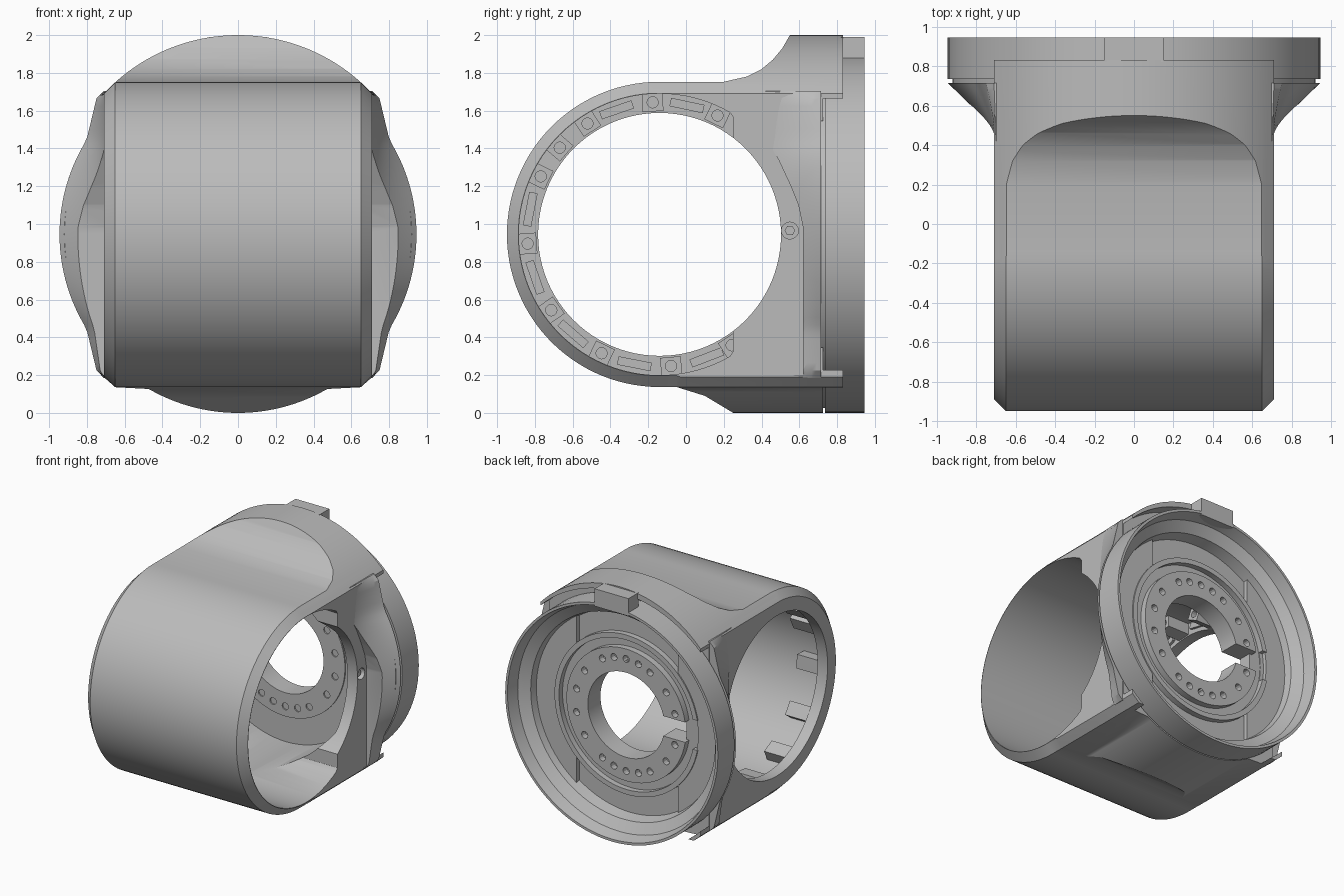
import bpy, bmesh, math
from mathutils import Vector

cube = bpy.data.objects.get("Cube")
if cube:
    bpy.data.objects.remove(cube)

grey = bpy.data.materials.new("cast metal grey")
grey.use_nodes = True
TONE = (0.5, 0.5, 0.5, 1)
grey.diffuse_color = TONE
grey.node_tree.nodes["Principled BSDF"].inputs["Base Color"].default_value = TONE

MID = 0.945          # height of both axes
BORE_Y = -0.14       # centre of the cross bore


def loft(name, sections, ring=False):
    """Skin a row of closed outlines; ring joins last to first."""
    bm = bmesh.new()
    loops = [[bm.verts.new(p) for p in s] for s in sections]
    n = len(loops[0])
    pairs = list(zip(loops, loops[1:])) + ([(loops[-1], loops[0])] if ring else [])
    for a, b in pairs:
        for i in range(n):
            j = (i + 1) % n
            bm.faces.new((a[i], a[j], b[j], b[i]))
    if not ring:
        bm.faces.new(loops[0])
        bm.faces.new(loops[-1])
    bmesh.ops.recalc_face_normals(bm, faces=bm.faces)
    mesh = bpy.data.meshes.new(name)
    bm.to_mesh(mesh)
    bm.free()
    mesh.materials.append(grey)
    obj = bpy.data.objects.new(name, mesh)
    bpy.context.collection.objects.link(obj)
    return obj


def circle(r, count):
    return [(r * math.cos(t * math.tau / count), r * math.sin(t * math.tau / count))
            for t in range(count)]


def rod_x(name, r, x0, x1, y=BORE_Y, z=MID, count=96, max_y=9):
    pts = circle(r, count)
    return loft(name, [[(x, min(y + a, max_y), z + b) for a, b in pts] for x in (x0, x1)])


def rod_y(name, r, y0, y1, x=0, z=MID, count=96, max_x=9):
    pts = circle(r, count)
    return loft(name, [[(x + max(-max_x, min(a, max_x)), y, z + b) for a, b in pts]
                       for y in (y0, y1)])


def lathe_y(name, profile, count=96):
    return loft(name, [[(r * c, y, MID + r * s) for r, y in profile]
                       for c, s in circle(1, count)], ring=True)


def box(name, xs, ys, zs):
    (z0, z1), (y0, y1) = zs, ys
    return loft(name, [[(x, y0, z0), (x, y1, z0), (x, y1, z1), (x, y0, z1)] for x in xs])


def block_on_bore(name, angle, r0, r1, half, x0, x1):
    """Block on the bore wall at an angle around the cross axis."""
    a = math.radians(angle)
    out, side = Vector((0, math.cos(a), math.sin(a))), Vector((0, -math.sin(a), math.cos(a)))
    mid = Vector((0, BORE_Y, MID))
    return loft(name, [[mid + out * r + side * s + Vector((x, 0, 0))
                        for r, s in ((r0, -half), (r1, -half), (r1, half), (r0, half))]
                       for x in (x0, x1)])


def combine(obj, tools, operation="DIFFERENCE"):
    """Apply booleans and discard the tools."""
    for t in tools:
        m = obj.modifiers.new("cut", "BOOLEAN")
        m.object, m.operation, m.solver = t, operation, "EXACT"
    bpy.context.view_layer.update()
    deps = bpy.context.evaluated_depsgraph_get()
    mesh = bpy.data.meshes.new_from_object(obj.evaluated_get(deps))
    obj.modifiers.clear()
    obj.data = mesh
    for t in tools:
        bpy.data.objects.remove(t)


# Housing: rounded side outline, chamfered at both ends
def side_outline(x, off):
    r = 0.808 - off
    pts = [(BORE_Y + r * math.cos(a), MID + r * math.sin(a))
           for a in (math.pi * (0.5 + i / 56) for i in range(57))]
    pts += [(-0.05, 0.137 + off), (0.1, 0.09 + off), (0.25, off), (0.83, off),
            (0.83, 2 - off), (0.55, 2 - off), (0.51, 1.93 - off), (0.46, 1.87 - off),
            (0.4, 1.82 - off), (0.32, 1.78 - off), (0.2, 1.753 - off)]
    return [(x, y, z) for y, z in pts]


housing = loft("housing", [side_outline(-0.71, 0.06), side_outline(-0.65, 0),
                           side_outline(0.65, 0), side_outline(0.71, 0.06)])

# Domed top and belly outline seen along the housing
top = [(0.971 * math.sin(math.radians(a)), 1.029 + 0.971 * math.cos(math.radians(a)))
       for a in range(-47, 48, 2)]
belly = [(MID * math.sin(math.radians(a)), MID - MID * math.cos(math.radians(a)))
         for a in range(30, -31, -2)]
outline = top + [(0.711, 0.19), (0.65, 0.136)] + belly + [(-0.65, 0.136), (-0.711, 0.19)]
envelope = loft("envelope", [[(x, y, z) for x, z in outline] for y in (-1.2, 1.2)])
combine(housing, [envelope], "INTERSECT")

combine(housing, [
    rod_x("wide_bore", 0.745, -0.62, 0.9, max_y=0.25),
    rod_x("cross_bore", 0.643, -0.9, 0.9),
    rod_y("inner_cavity", 0.738, 0.0, 0.61, max_x=0.62),
    rod_y("flange_seat", 0.93, 0.705, 1.1),
    rod_y("flange_gap", 1.01, 0.725, 1.2),
    rod_y("centre_hole", 0.36, 0.4, 1.0),
    box("gap_relief", (-0.5, -0.2), (0.5, 1.0), (MID - 0.08, MID + 0.08)),
    rod_x("side_screw_hole", 0.045, 0.65, 0.8, 0.55, 0.965, 16),
])
rod_x("side_screw", 0.028, 0.63, 0.69, 0.55, 0.965, 6)


# Flared cheeks blending the housing sides into the flange, pocketed around the screw
def cheek_section(side, dz):
    d = abs(dz)
    wide = math.sqrt(MID ** 2 - d * d) if d < 0.5 else 0.802 - 0.24 * (d - 0.5)
    if d > 0.72:
        wide = 0.75 - (d - 0.72)
    pts = [(0.66, 0.42)]
    for i in range(13):
        s = i / 12
        pts.append((0.7 + (wide - 0.7) * s ** 1.3, 0.42 + 0.295 * s))
    pts.append((0.66, 0.715))
    return [(side * x, y, MID + dz) for x, y in pts]


POCKET = [(0.3, 0.2), (0.62, 0.2), (0.62, 0.98), (0.595, 1.1), (0.555, 1.2),
          (0.49, 1.34), (0.42, 1.46), (0.3, 1.47)]
for side, word in ((1, "left"), (-1, "right")):
    cheek = loft(word + "_cheek", [cheek_section(side, -0.76 + i * 0.04) for i in range(39)])
    combine(cheek, [loft("pocket", [[(side * x, y, z) for y, z in POCKET]
                                    for x in (0.5, 1.1)])])

# Round flange cup with floor and lip
cup = lathe_y("flange_cup", [(0.945, 0.735), (0.945, 0.945), (0.925, 0.945), (0.9, 0.85),
                             (0.82, 0.8), (0.8, 0.71), (0.36, 0.71), (0.36, 0.69),
                             (0.92, 0.69), (0.92, 0.735)])
combine(cup, [box("gap_relief", (-0.5, -0.2), (0.5, 1.0), (MID - 0.08, MID + 0.08))])
box("top_key", (-0.15, 0.15), (0.82, 0.945), (1.85, 1.99))

# Bolt ring with a gap on one side
bolt_ring = lathe_y("bolt_ring", [(0.34, 0.6), (0.34, 0.76), (0.53, 0.76), (0.53, 0.6)])
cuts = [box("ring_gap", (-0.7, -0.2), (0.5, 0.9), (MID - 0.08, MID + 0.08))]
for angle in (12, 35, 62, 76, 90, 104, 118, 142, 164):
    for turn in (angle, -angle):
        a = math.radians(turn)
        cuts.append(rod_y("bolt_hole", 0.028, 0.4, 0.9, 0.45 * math.cos(a),
                          MID + 0.45 * math.sin(a), 12))
combine(bolt_ring, cuts)

# Seal collar around the bolt ring, raised floor at both sides
collar = lathe_y("seal_collar", [(0.6, 0.7), (0.6, 0.755), (0.64, 0.755), (0.64, 0.7)])
combine(collar, [box("collar_gap", (-0.8, -0.4), (0.715, 0.9), (MID - 0.12, MID + 0.12))])
side_floor = lathe_y("side_floor", [(0.63, 0.7), (0.63, 0.745), (0.81, 0.745), (0.81, 0.7)])
combine(side_floor, [box("middle", (-0.45, 0.45), (0.6, 0.9), (0, 2))])

# Lugs with screw holes on the bore ledge, and raised pads between them
for angle in (64, 93, 123, 139, 154, 184, 215, 244, 275, 303):
    lug = block_on_bore("bore_lug", angle, 0.652, 0.76, 0.055, -0.64, -0.43)
    a = math.radians(angle)
    combine(lug, [rod_x("lug_hole", 0.03, -0.5, -0.4, BORE_Y + 0.7 * math.cos(a),
                        MID + 0.7 * math.sin(a), 12)])
for angle in (78, 109, 169, 199, 229, 259, 291):
    block_on_bore("ledge_pad", angle, 0.675, 0.72, 0.09, -0.63, -0.6)

# Smooth shading with crisp edges
bpy.ops.object.select_all(action="DESELECT")
for obj in bpy.context.collection.objects:
    if obj.type == "MESH" and grey.name in obj.data.materials:
        obj.select_set(True)
        bpy.context.view_layer.objects.active = obj
bpy.ops.object.shade_smooth_by_angle(angle=math.radians(28))
